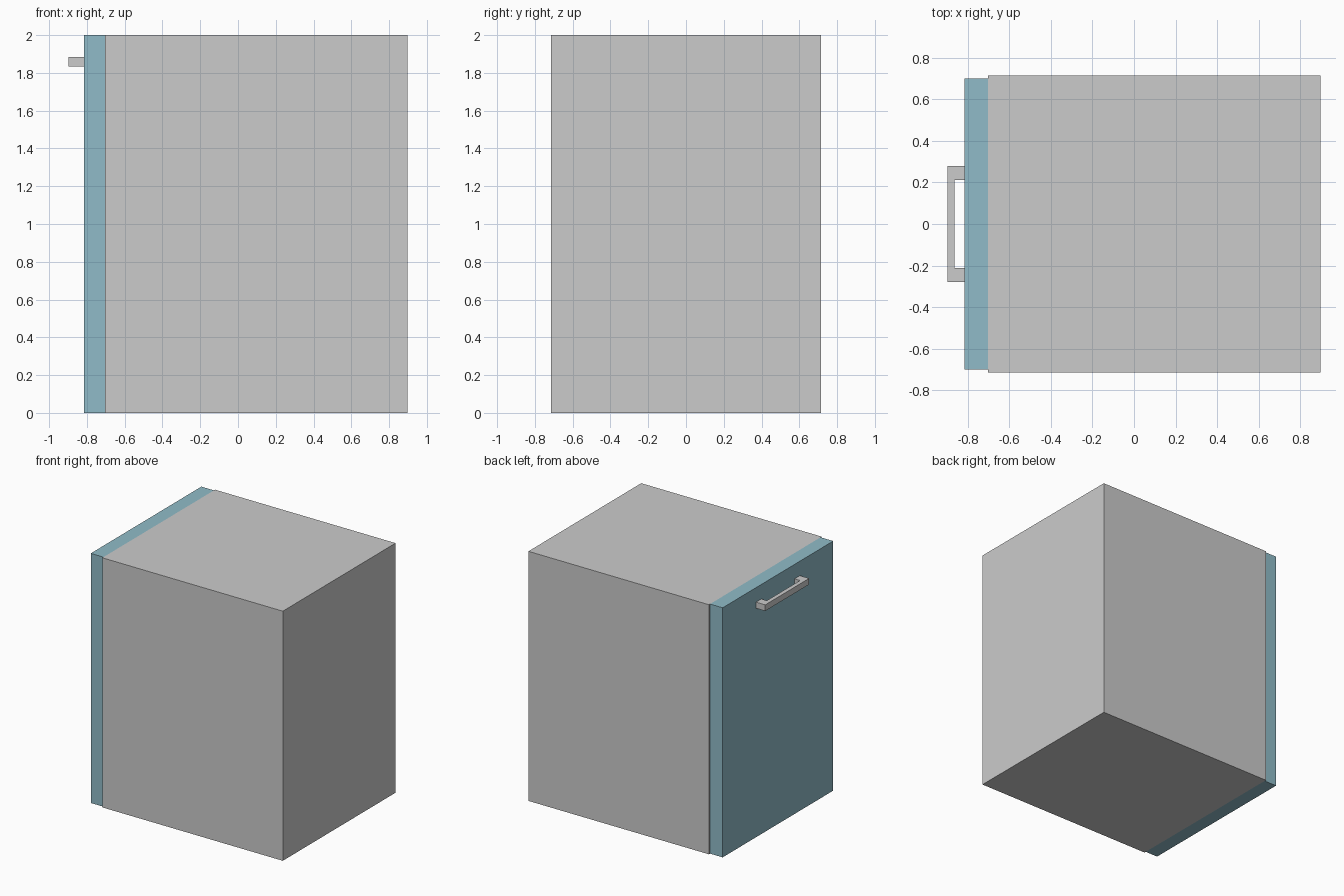
import bpy, bmesh

if "Cube" in bpy.data.objects:
    bpy.data.objects.remove(bpy.data.objects["Cube"])


def prism(name, outline, z0, z1, color=None):
    """Extrude an xy outline from z0 up to z1."""
    bm = bmesh.new()
    face = bm.faces.new([bm.verts.new((x, y, z0)) for x, y in outline])
    ext = bmesh.ops.extrude_face_region(bm, geom=[face])
    top = [g for g in ext["geom"] if isinstance(g, bmesh.types.BMVert)]
    bmesh.ops.translate(bm, verts=top, vec=(0, 0, z1 - z0))
    bmesh.ops.recalc_face_normals(bm, faces=bm.faces)
    mesh = bpy.data.meshes.new(name)
    bm.to_mesh(mesh)
    bm.free()
    if color:
        mat = bpy.data.materials.new(name + "_paint")
        mat.diffuse_color = color
        mat.use_nodes = True
        mat.node_tree.nodes["Principled BSDF"].inputs["Base Color"].default_value = mat.diffuse_color
        mesh.materials.append(mat)
    obj = bpy.data.objects.new(name, mesh)
    bpy.context.collection.objects.link(obj)
    return obj


def rect(x0, x1, half):
    return [(x0, -half), (x1, -half), (x1, half), (x0, half)]


# Cabinet body
prism("cabinet_body", rect(-0.703, 0.897, 0.714), 0, 2)

# Door panel, slightly narrower than the body
prism("door", rect(-0.815, -0.703, 0.70), 0, 2, (0.28, 0.50, 0.58, 1))

# U-shaped handle: half outline mirrored across y = 0
half = [(-0.897, 0.278), (-0.815, 0.278), (-0.815, 0.211), (-0.864, 0.211)]
prism("door_handle", half + [(x, -y) for x, y in reversed(half)], 1.835, 1.884)
